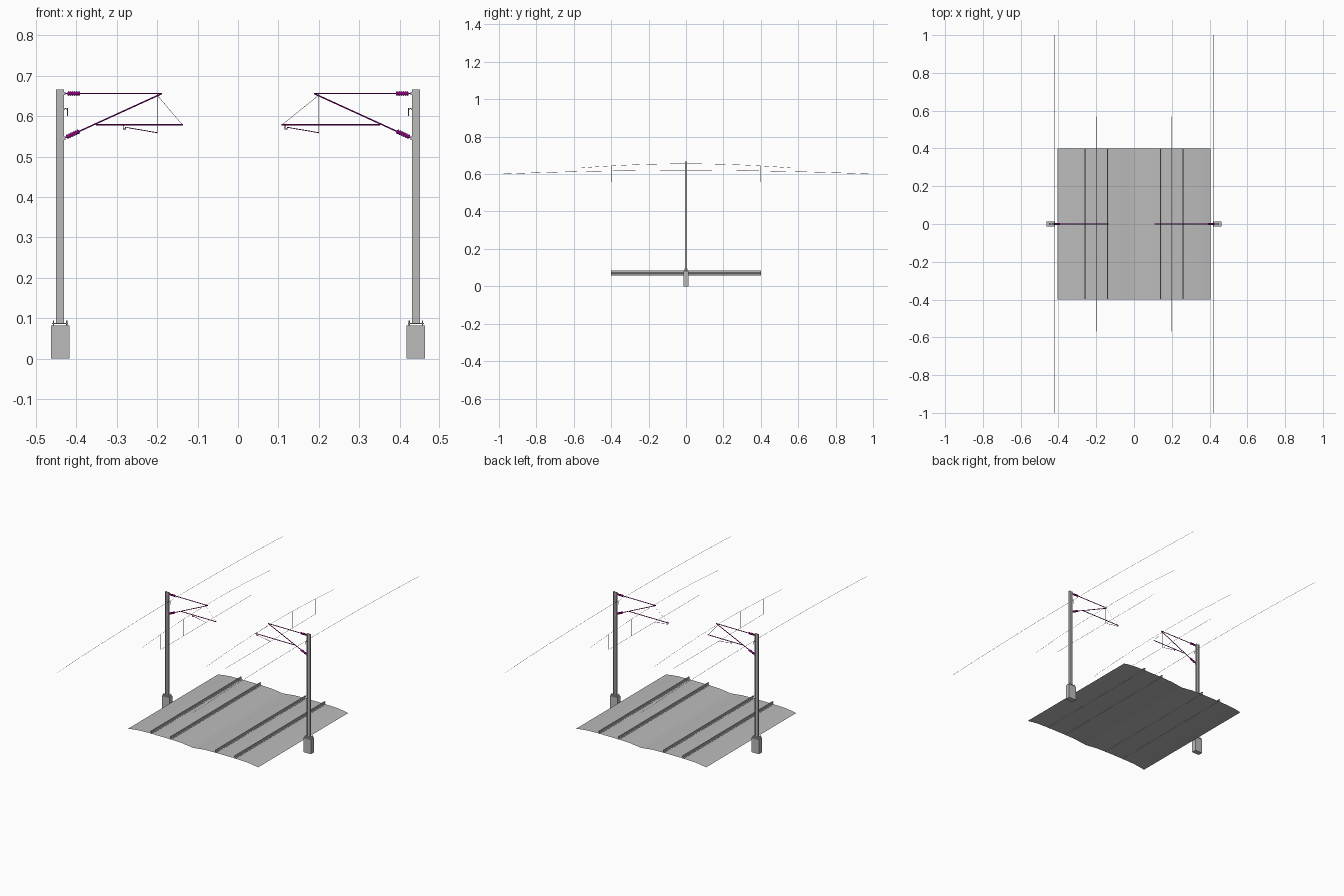
import bpy, bmesh
from mathutils import Vector

if "Cube" in bpy.data.objects:
    bpy.data.objects.remove(bpy.data.objects["Cube"])


def material(name, rgb):
    m = bpy.data.materials.new(name)
    m.diffuse_color = (*rgb, 1)
    m.use_nodes = True
    m.node_tree.nodes["Principled BSDF"].inputs["Base Color"].default_value = m.diffuse_color
    return m


GREY = material("light grey", (0.5, 0.5, 0.5))
PURPLE = material("purple", (0.28, 0.0, 0.22))


def tube(name, pts, r, mat=GREY, res=0, radii=None):
    """Round bar along a path; radii scales it point by point."""
    cu = bpy.data.curves.new(name, 'CURVE')
    cu.dimensions = '3D'
    cu.bevel_depth = r
    cu.bevel_resolution = res
    cu.use_fill_caps = True
    sp = cu.splines.new('POLY')
    sp.points.add(len(pts) - 1)
    for i, p in enumerate(pts):
        sp.points[i].co = (*p, 1)
        sp.points[i].radius = radii[i] if radii else 1
    sp.use_smooth = res > 0
    cu.materials.append(mat)
    ob = bpy.data.objects.new(name, cu)
    bpy.context.collection.objects.link(ob)
    return ob


def mesh_object(name, bm, mat=GREY):
    me = bpy.data.meshes.new(name)
    bm.to_mesh(me)
    bm.free()
    me.materials.append(mat)
    ob = bpy.data.objects.new(name, me)
    bpy.context.collection.objects.link(ob)
    return ob


def box(name, x, y, z, mat=GREY):
    bm = bmesh.new()
    bmesh.ops.create_cube(bm, size=1)
    for v in bm.verts:
        v.co = [lo + (c + 0.5) * (hi - lo) for c, (lo, hi) in zip(v.co, (x, y, z))]
    return mesh_object(name, bm, mat)


def sweep_y(name, profile, half, closed):
    """Open-ended sheet: an xz profile drawn out along y."""
    bm = bmesh.new()
    a = [bm.verts.new((x, -half, z)) for x, z in profile]
    b = [bm.verts.new((x, half, z)) for x, z in profile]
    n = len(profile)
    for i in range(n if closed else n - 1):
        j = (i + 1) % n
        bm.faces.new((a[i], a[j], b[j], b[i]))
    return mesh_object(name, bm)


def insulator(name, p, q, r):
    """Ribbed insulator between two points."""
    p, q = Vector(p), Vector(q)
    n = 13
    pts = [p.lerp(q, i / (n - 1)) for i in range(n)]
    tube(name, pts, r, PURPLE, 2, [0.65 if i % 2 == 0 else 1 for i in range(n)])


# ballast bed: two low humps, single sheet
half_bed = [(0, .060), (.03, .063), (.07, .068), (.14, .070), (.26, .070),
            (.33, .068), (.37, .064), (.405, .058)]
bed = [(-x, z) for x, z in half_bed[:0:-1]] + half_bed
ground = sweep_y("ballast_bed", bed, 0.4, False)
for f in ground.data.polygons:
    f.use_smooth = True

# rails: foot, web and head
half_rail = [(.0055, .069), (.0055, .071), (.0012, .073), (.0012, .079), (.003, .080), (.003, .085)]
rail = half_rail + [(-x, z) for x, z in reversed(half_rail)]
for cx in (-.26, -.14, .14, .26):
    sweep_y("rail", [(cx + x, z) for x, z in rail], 0.4, True)

for s in (-1, 1):
    def P(x, z, y=0):
        return (s * x, y, z)

    def span(a, b):
        return sorted((s * a, s * b))

    # footing, base plate and anchor bolts
    box("footing", span(.417, .463), (-.014, .014), (0, .082))
    box("base_plate", span(.421, .460), (-.012, .012), (.085, .088))
    for bx in (.424, .457):
        for by in (-.009, .009):
            tube("anchor_bolt", [P(bx, .08, by), P(bx, .094, by)], .0015, res=1)

    # H-section mast
    box("mast_flange", span(.431, .434), (-.005, .005), (.088, .666))
    box("mast_flange", span(.4475, .4505), (-.005, .005), (.088, .666))
    box("mast_web", span(.434, .4475), (-.0015, .0015), (.088, .666))

    # cantilever frame with insulators
    for z in (.656, .545):
        box("mast_bracket", span(.427, .432), (-.004, .004), (z - .004, z + .004))
    tube("top_tube", [P(.429, .656), P(.188, .656)], .002, PURPLE, 1)
    insulator("top_insulator", P(.422, .656), P(.391, .656), .006)
    foot, tip = Vector(P(.429, .546)), Vector(P(.188, .656))
    tube("diagonal_tube", [foot, tip], .002, PURPLE, 1)
    insulator("diagonal_insulator", foot.lerp(tip, .02), foot.lerp(tip, .15), .006)

    # registration tube, hook and steady arm (pull-off on the right side)
    end, hook, arm = (.136, .284, .276) if s < 0 else (.108, .116, .124)
    tube("registration_tube", [P(.352, .579), P(end, .579)], .002, PURPLE, 1)
    d = .006 if hook > arm else -.006
    tube("steady_hook", [P(hook, .579), P(hook, .568), P(hook - d, .568), P(hook - d, .573)],
         .0013, PURPLE)
    tube("steady_arm", [P(arm, .572), P(.2, .559)], .001, PURPLE)
    tube("stay_wire", [P(.2, .652), P(end + .003, .580)], .0005)

    # messenger wire, contact wire and droppers
    ys = [i * .57 / 6 for i in range(-6, 7)]
    tube("messenger_wire", [P(.2, .655 - .07 * y * y, y) for y in ys], .0007)
    tube("contact_wire", [P(.2, .558, -.4), P(.2, .558, .4)], .0008)
    for y in (-.4, -.2, 0, .2, .4):
        tube("dropper", [P(.2, .558, y), P(.2, .655 - .07 * y * y, y)], .0005)

    # feeder wire on its small mast hook
    tube("feeder_hook", [P(.432, .616), P(.427, .619), P(.422, .617), P(.422, .600)], .0015, res=1)
    ys = [i / 8 for i in range(-8, 9)]
    tube("feeder_wire", [P(.422, .62 - .02 * y * y, y) for y in ys], .0008)
